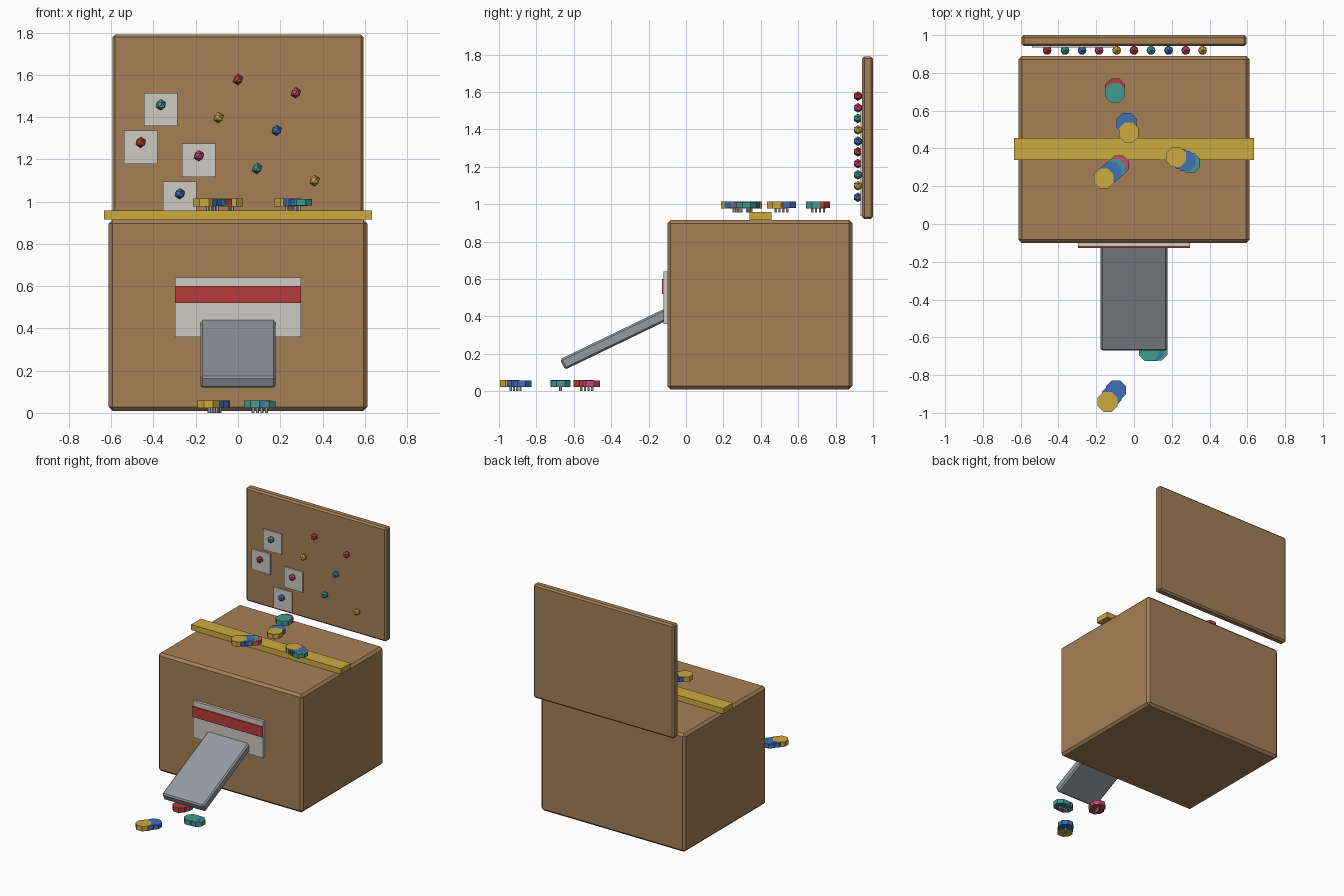
import bpy, bmesh, math
from mathutils import Matrix, Vector

if "Cube" in bpy.data.objects:
    bpy.data.objects.remove(bpy.data.objects["Cube"])

COLOURS = {
    "brown": (0.376, 0.216, 0.094), "white": (0.62, 0.59, 0.54),
    "steel": (0.30, 0.325, 0.35), "red": (0.47, 0.045, 0.04),
    "yellow": (0.61, 0.40, 0.05), "blue": (0.05, 0.165, 0.49),
    "teal": (0.052, 0.33, 0.28), "pink": (0.56, 0.065, 0.16),
}
MATS = {}
for n, c in COLOURS.items():
    MATS[n] = bpy.data.materials.new(n)
    MATS[n].diffuse_color = (*c, 1)


def finish(name, bm, colours):
    me = bpy.data.meshes.new(name)
    bm.to_mesh(me)
    bm.free()
    for c in colours:
        me.materials.append(MATS[c])
    ob = bpy.data.objects.new(name, me)
    bpy.context.collection.objects.link(ob)
    return ob


def box(name, colour, x, y, z, bevel=0.0):
    """Box from (min, max) ranges, optionally with chamfered edges."""
    bm = bmesh.new()
    size = [b - a for a, b in (x, y, z)]
    mid = [(a + b) / 2 for a, b in (x, y, z)]
    bmesh.ops.create_cube(bm, size=1, matrix=Matrix.Diagonal((*size, 1)))
    if bevel:
        bmesh.ops.bevel(bm, geom=bm.edges[:], offset=bevel, segments=1, affect='EDGES')
    ob = finish(name, bm, [colour])
    ob.location = mid
    return ob


# main box, strap, back board
box("crate", "brown", (-0.612, 0.612), (-0.10, 0.89), (0.01, 0.915), 0.018)
box("top_strap", "yellow", (-0.635, 0.635), (0.34, 0.456), (0.916, 0.958))
box("back_board", "brown", (-0.595, 0.595), (0.942, 1.0), (0.92, 1.79), 0.012)

# front plate with red stripe
box("front_plate", "white", (-0.297, 0.297), (-0.12, -0.095), (0.36, 0.64))
box("plate_stripe", "red", (-0.297, 0.297), (-0.128, -0.119), (0.52, 0.60))

# sloping chute, its upper end running into the crate
a, length, thick = math.radians(25.8), 0.68, 0.062
chute = box("chute", "steel", (-0.177, 0.177), (-length / 2, length / 2),
            (-thick / 2, thick / 2), 0.01)
chute.rotation_euler.x = a
chute.location = (0, -0.66 + math.cos(a) * length / 2, 0.143 + math.sin(a) * length / 2)

# pins on the board, some holding a paper note
PINS = [(-0.365, 1.458, "teal", 1), (-0.46, 1.28, "red", 1), (-0.185, 1.217, "pink", 1),
        (-0.275, 1.037, "blue", 1), (-0.092, 1.397, "yellow", 0), (0, 1.578, "red", 0),
        (0.274, 1.515, "pink", 0), (0.183, 1.337, "blue", 0), (0.09, 1.157, "teal", 0),
        (0.363, 1.099, "yellow", 0)]
for i, (x, z, col, note) in enumerate(PINS):
    bm = bmesh.new()
    bmesh.ops.create_icosphere(bm, subdivisions=1, radius=0.026)
    finish(f"pin_{i}", bm, [col]).location = (x, 0.919, z)
    if note:
        box(f"note_{i}", "white", (x - 0.079, x + 0.079), (0.934, 0.943),
            (z - 0.101, z + 0.057))


def token(name, head, tail, base, colours):
    """Row of overlapping eight-sided discs on a line of little pegs."""
    bm = bmesh.new()
    head, tail = Vector(head), Vector(tail)
    names = list(dict.fromkeys(colours)) + ["white"]

    def cyl(p, r, z0, z1, col, sides):
        m = Matrix.Translation((p.x, p.y, base + (z0 + z1) / 2)) @ Matrix.Rotation(math.pi / sides, 4, 'Z')
        old = set(bm.faces)
        bmesh.ops.create_cone(bm, cap_ends=True, segments=sides, radius1=r, radius2=r,
                              depth=z1 - z0, matrix=m)
        for f in set(bm.faces) - old:
            f.material_index = names.index(col)

    n = len(colours) - 1
    for i, col in enumerate(colours):
        cyl(head.lerp(tail, i / n), 0.057, 0.022 + 0.0008 * i, 0.059 - 0.0008 * i, col, 8)
    mid, step = (head + tail) / 2, (tail - head).normalized() * 0.021
    for k in range(4):
        cyl(mid + step * (k - 1.5), 0.007, 0, 0.024, "white", 6)
    finish(name, bm, names)


# tokens on top of the crate and on the floor below the chute
token("top_token_a", (-0.10, 0.695), (-0.10, 0.717), 0.956, ["teal", "red"])
token("top_token_b", (-0.028, 0.485), (-0.04, 0.535), 0.956, ["yellow", "pink", "blue"][::2])
token("top_token_c", (-0.16, 0.24), (-0.08, 0.31), 0.956, ["yellow", "blue", "blue", "teal", "pink"])
token("top_token_d", (0.223, 0.354), (0.298, 0.323), 0.956, ["yellow", "blue", "blue", "teal"])
token("floor_token_a", (0.08, -0.673), (0.125, -0.67), 0, ["teal", "blue", "teal"])
token("floor_token_b", (-0.14, -0.942), (-0.096, -0.88), 0, ["yellow", "blue", "blue"])
token("floor_token_c", (-0.105, -0.548), (-0.09, -0.513), 0, ["red", "pink"])

for m in bpy.data.materials:
    if m.users and not m.is_grease_pencil:
        m.use_nodes = True
        m.node_tree.nodes["Principled BSDF"].inputs["Base Color"].default_value = m.diffuse_color
